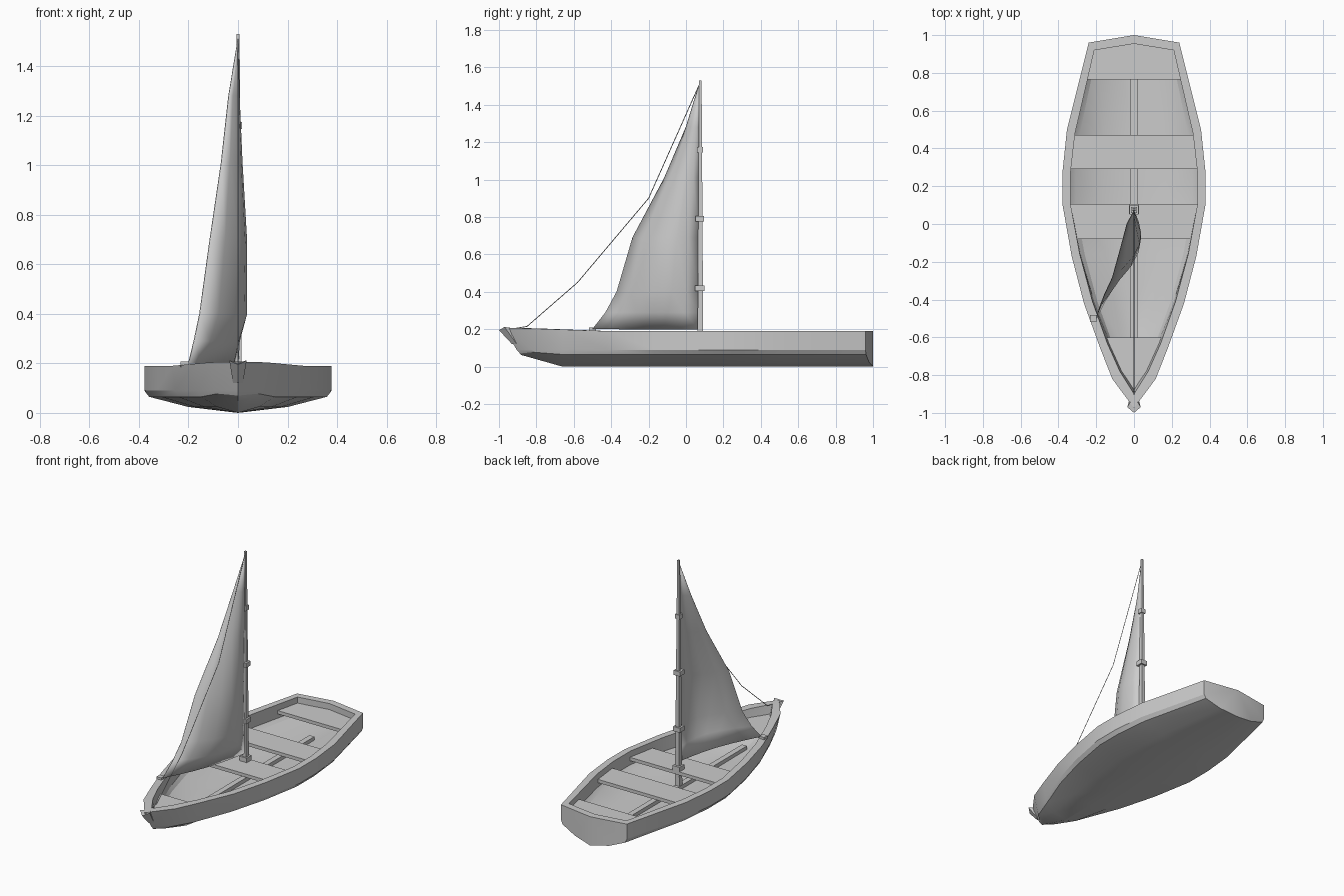
import bpy, bmesh, math
from mathutils import Vector

if "Cube" in bpy.data.objects:
    bpy.data.objects.remove(bpy.data.objects["Cube"])


def make(name, verts, faces, mirror=False, smooth=None, thick=0):
    me = bpy.data.meshes.new(name)
    me.from_pydata(verts, [], faces)
    bm = bmesh.new()
    bm.from_mesh(me)
    if mirror:
        bmesh.ops.mirror(bm, geom=bm.verts[:] + bm.edges[:] + bm.faces[:],
                         axis='X', merge_dist=0.0001)
    bmesh.ops.remove_doubles(bm, verts=bm.verts, dist=0.0001)
    bmesh.ops.recalc_face_normals(bm, faces=bm.faces)
    bm.to_mesh(me)
    bm.free()
    ob = bpy.data.objects.new(name, me)
    bpy.context.collection.objects.link(ob)
    if thick:
        mod = ob.modifiers.new("thickness", 'SOLIDIFY')
        mod.thickness, mod.offset = thick, 0
    if smooth:
        bpy.ops.object.select_all(action='DESELECT')
        bpy.context.view_layer.objects.active = ob
        ob.select_set(True)
        bpy.ops.object.shade_smooth_by_angle(angle=math.radians(smooth))
    return ob


def loft(name, bottom, top):
    """Closed solid between two point loops of equal length."""
    n = len(bottom)
    faces = [(i, (i + 1) % n, n + (i + 1) % n, n + i) for i in range(n)]
    faces += [tuple(range(n)), tuple(range(n, 2 * n))]
    return make(name, bottom + top, faces)


def box(name, c, s, taper=1.0):
    def loop(z, k):
        return [(c[0] + a * s[0] / 2 * k, c[1] + b * s[1] / 2 * k, z)
                for a, b in ((-1, -1), (1, -1), (1, 1), (-1, 1))]
    return loft(name, loop(c[2] - s[2] / 2, 1), loop(c[2] + s[2] / 2, taper))


# Hull stations: y, half width, rim height, keel height, lower side flare
stations = [(0.96, 0.24, 0.19, 0, 1), (0.5, 0.355, 0.19, 0, 1), (0.28, 0.378, 0.19, 0, 1),
            (0.1, 0.378, 0.19, 0, 1), (-0.17, 0.33, 0.19, 0, 0.99),
            (-0.42, 0.265, 0.19, 0, 0.96), (-0.66, 0.178, 0.198, 0, 0.88),
            (-0.82, 0.115, 0.204, 0.045, 0.75)]
inner = [(0.92, 0.21), (0.48, 0.312), (0.28, 0.335), (0.1, 0.335), (-0.16, 0.287),
         (-0.41, 0.22), (-0.63, 0.142), (-0.78, 0.075)]

verts, faces, rows = [], [], []
for i, ((y, w, zt, zk, fl), (yi, wi)) in enumerate(zip(stations, inner)):
    f = (0.09 - zk) / 0.09
    bow = 0.04 if i == 0 else 0      # the transom is a shallow V in plan
    out = [(0, zk), (w * 0.53 * fl, zk + 0.024 * f), (w * 0.95 * fl, zk + 0.065 * f),
           (w * fl, 0.09), (w, zt)]
    inn = [(wi, zt), (wi * fl, 0.1), (wi * 0.92 * fl, 0.08),
           (wi * 0.5 * fl, max(0.04, zk + 0.02)), (0, zk + 0.02)]
    rows.append([(x, y + bow * (1 - x / w), z) for x, z in out] +
                [(x, yi + bow * (1 - x / wi) * 0.85, z) for x, z in inn])
# Stem line closing the bow
rows.append([(0, y, z) for y, z in (
    (-0.88, 0.062), (-0.884, 0.066), (-0.888, 0.07), (-0.905, 0.09), (-0.975, 0.207),
    (-0.9, 0.207), (-0.86, 0.1), (-0.855, 0.09), (-0.85, 0.085), (-0.845, 0.08))])
for r in rows:
    verts += r
for i in range(len(rows) - 1):
    for j in range(9):
        a = i * 10 + j
        faces.append((a, a + 1, a + 11, a + 10))
n = len(verts)
verts += [(0, 1.0, 0.19), (0, 0.954, 0.19)]
faces += [(0, 1, 2, 3, 4, n), (5, 6, 7, 8, 9, n + 1), (4, 5, n + 1, n)]
make("hull", verts, faces, mirror=True, smooth=22)


def inside(y):
    pts = inner + [(-0.9, 0)]
    for (y0, w0), (y1, w1) in zip(pts, pts[1:]):
        if y1 <= y <= y0:
            return w0 + (w1 - w0) * (y - y0) / (y1 - y0)
    return pts[0][1]


# Seats fitted between the inner walls
def seat(name, ys, z=0.15, thick=0.022, tip=None):
    side = [(inside(y) + 0.004, y) for y in ys]
    outline = side + ([tip] if tip else []) + [(-x, y) for x, y in reversed(side)]
    loft(name, [(x, y, z - thick) for x, y in outline], [(x, y, z) for x, y in outline])


seat("stern_seat", (0.765, 0.92), tip=(0, 0.957))
seat("middle_seat", (0.29, 0.38, 0.47))
seat("mast_seat", (-0.08, 0.105))
seat("bow_seat", (-0.6, -0.63, -0.78), tip=(0, -0.88))

# Centre plank along the floor
box("floor_plank", (0, 0.08, 0.03), (0.036, 1.38, 0.034))

# Stem head at the bow, a wedge in plan
loft("stem_head",
     [(0, -0.93, 0.12), (-0.02, -0.905, 0.12), (0, -0.87, 0.13), (0.02, -0.905, 0.12)],
     [(0, -1.0, 0.195), (-0.035, -0.97, 0.212), (0, -0.91, 0.203), (0.035, -0.97, 0.212)])

# Mast with its step and bands
box("mast", (0, 0.077, 0.78), (0.032, 0.032, 1.5), taper=0.4)
box("mast_step", (0, 0.08, 0.16), (0.052, 0.052, 0.04))
for k, (z, s) in enumerate(((0.42, 0.05), (0.79, 0.046), (1.16, 0.032))):
    box(f"mast_band_{k + 1}", (0, 0.074, z), (s, s, 0.03))

# Sail: trailing edge x, y, z and belly depth of each row
leech = [(-0.2, -0.5, 0.2, 0.03), (-0.178, -0.43, 0.29, 0.07), (-0.155, -0.37, 0.4, 0.1),
         (-0.115, -0.285, 0.69, 0.085), (-0.068, -0.115, 1.01, 0.045),
         (-0.038, 0.0, 1.28, 0.02), (-0.002, 0.068, 1.5, 0)]
cols = 7
verts = [(x * t + b * math.sin(math.pi * t), 0.07 + (y - 0.07) * t, z)
         for x, y, z, b in leech for t in (c / (cols - 1) for c in range(cols))]
faces = [(r * cols + c, r * cols + c + 1, (r + 1) * cols + c + 1, (r + 1) * cols + c)
         for r in range(len(leech) - 1) for c in range(cols - 1)]
make("sail", verts, faces, smooth=40, thick=0.004)

# Cleat holding the sail corner on the rim
box("sail_cleat", (-0.215, -0.5, 0.197), (0.035, 0.035, 0.022))


# Stay rope from mast top to bow
curve = bpy.data.curves.new("stay_rope", 'CURVE')
curve.dimensions = '3D'
curve.bevel_depth, curve.bevel_resolution = 0.0022, 0
path = [(0, 0.072, 1.51), (0, -0.2, 0.9), (0, -0.58, 0.45), (0, -0.85, 0.215), (0, -0.92, 0.203)]
spline = curve.splines.new('POLY')
spline.points.add(len(path) - 1)
for p, co in zip(spline.points, path):
    p.co = (*co, 1)
bpy.context.collection.objects.link(bpy.data.objects.new("stay_rope", curve))
